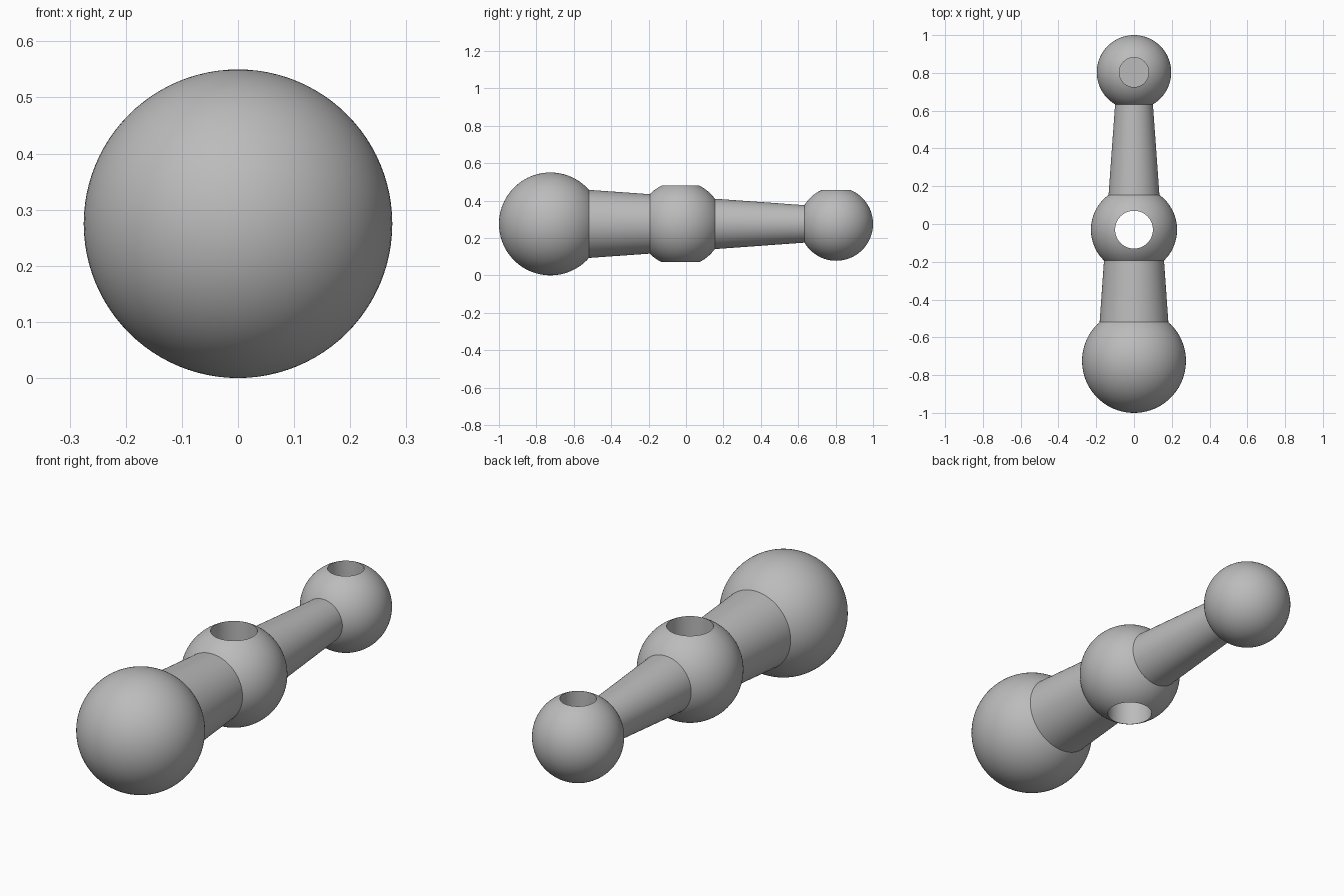
import bpy, bmesh
from math import sin, cos, pi, asin, radians
from mathutils import Matrix, Vector

if "Cube" in bpy.data.objects:
    bpy.data.objects.remove(bpy.data.objects["Cube"], do_unlink=True)

AXIS_Z = 0.275   # height of the common centre line

grey = bpy.data.materials.new("mid_grey")
grey.use_nodes = True
grey.diffuse_color = (0.5, 0.5, 0.5, 1)
grey.node_tree.nodes["Principled BSDF"].inputs["Base Color"].default_value = (0.5, 0.5, 0.5, 1)


def lathe(name, profile, y, closed=False, lying=False, steps=96):
    """Spin (radius, height) points about z; lying turns the axis to +y."""
    bm = bmesh.new()
    verts = [bm.verts.new((r, 0, h)) for r, h in profile]
    edges = [bm.edges.new(pair) for pair in zip(verts, verts[1:])]
    if closed:
        edges.append(bm.edges.new((verts[-1], verts[0])))
    bmesh.ops.spin(bm, geom=verts + edges, cent=(0, 0, 0), axis=(0, 0, 1),
                   angle=2 * pi, steps=steps, use_duplicate=False)
    bmesh.ops.remove_doubles(bm, verts=bm.verts, dist=1e-5)
    bmesh.ops.recalc_face_normals(bm, faces=bm.faces)
    if lying:
        bm.transform(Matrix.Rotation(radians(-90), 4, "X"))
    mesh = bpy.data.meshes.new(name)
    bm.to_mesh(mesh)
    bm.free()
    mesh.materials.append(grey)
    obj = bpy.data.objects.new(name, mesh)
    obj.location = (0, y, AXIS_Z)
    bpy.context.collection.objects.link(obj)
    bpy.ops.object.select_all(action="DESELECT")
    obj.select_set(True)
    bpy.context.view_layer.objects.active = obj
    bpy.ops.object.shade_smooth_by_angle(angle=radians(30))
    return obj


def arc(radius, bottom_hole, top_hole, n=48):
    """Half circle from the lower rim to the upper rim."""
    a = -pi / 2 + asin(bottom_hole / radius)
    b = pi / 2 - asin(top_hole / radius)
    return [(radius * cos(a + (b - a) * i / n), radius * sin(a + (b - a) * i / n))
            for i in range(n + 1)]


# Balls: solid, drilled right through, and drilled halfway from above
lathe("large_ball", arc(0.275, 0, 0), -0.725)
lathe("middle_ball", arc(0.228, 0.1, 0.1), -0.03, closed=True)
lathe("small_ball", arc(0.197, 0, 0.078) + [(0.078, 0), (0, 0)], 0.803)


# Tapered necks, open ends tucked just inside the balls
def neck(name, y0, r0, y1, r1):
    lathe(name, [(r0, 0), (r1, y1 - y0)], y0, lying=True)


neck("thick_neck", -0.535, 0.183, -0.18, 0.158)
neck("thin_neck", 0.135, 0.136, 0.65, 0.099)
